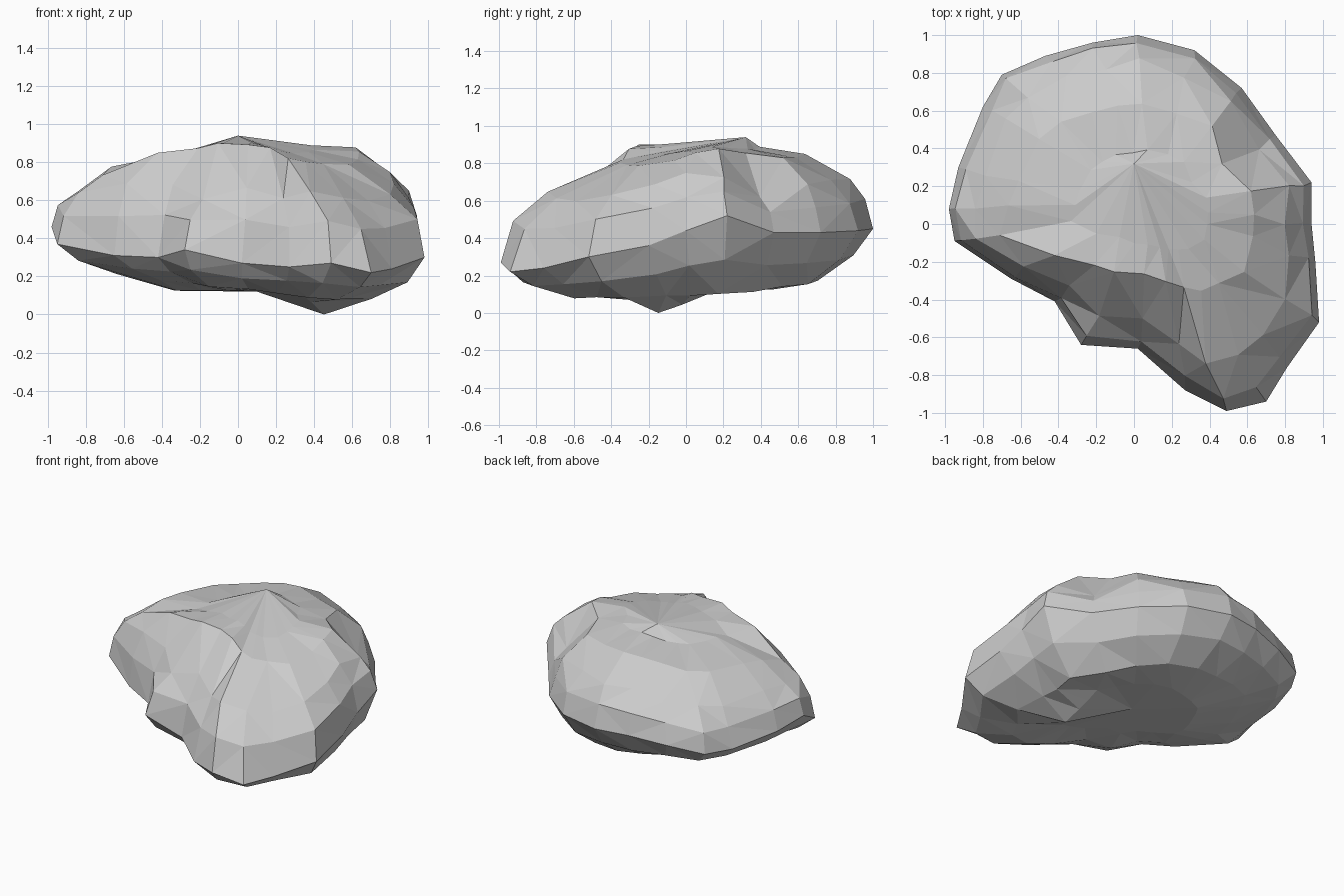
import bpy, bmesh, random
from math import hypot

random.seed(4)
CX, CY = 0.10, 0.10      # axis the contour rings shrink towards

# Widest contour, anticlockwise: x, y, z, then shoulder scale, shoulder z, roundness
RIM = [
    (0.94, 0.00, 0.44, 0.62, 0.85, 0.77),
    (0.94, 0.22, 0.52, 0.60, 0.87, 0.60),
    (0.75, 0.47, 0.43, 0.58, 0.86, 0.45),
    (0.57, 0.72, 0.43, 0.65, 0.84, 0.60),
    (0.32, 0.92, 0.44, 0.60, 0.84, 0.66),
    (0.02, 1.00, 0.45, 0.60, 0.86, 0.65),
    (-0.22, 0.96, 0.45, 0.60, 0.84, 0.64),
    (-0.47, 0.89, 0.42, 0.60, 0.82, 0.62),
    (-0.70, 0.79, 0.38, 0.62, 0.79, 0.62),
    (-0.80, 0.62, 0.38, 0.65, 0.78, 0.62),
    (-0.93, 0.30, 0.42, 0.68, 0.78, 0.62),
    (-0.98, 0.08, 0.46, 0.70, 0.78, 0.62),
    (-0.95, -0.09, 0.37, 0.76, 0.74, 0.72),
    (-0.65, -0.29, 0.31, 0.71, 0.84, 0.70),
    (-0.42, -0.41, 0.30, 0.61, 0.88, 0.64),
    (-0.28, -0.64, 0.34, 0.50, 0.89, 0.50),
    (0.02, -0.66, 0.27, 0.48, 0.90, 0.61),
    (0.27, -0.88, 0.25, 0.40, 0.87, 0.58),
    (0.49, -0.99, 0.27, 0.39, 0.82, 0.67),
    (0.70, -0.94, 0.22, 0.42, 0.80, 0.66),
    (0.81, -0.76, 0.24, 0.48, 0.79, 0.67),
    (0.98, -0.52, 0.30, 0.55, 0.79, 0.70),
    (0.96, -0.20, 0.36, 0.60, 0.82, 0.74),
]


def at(x, y, s, z, jitter=0.0):
    """Point at fraction s of the way from the axis to the rim."""
    j = [random.uniform(-jitter, jitter) for _ in range(3)]
    return (CX + (x - CX) * s + j[0], CY + (y - CY) * s + j[1], z + j[2] * 0.6)


def keel(x, y):
    """Underside height, dipping to the single resting point."""
    return 0.125 * min(1, hypot(x - 0.48, y + 0.12) / 0.3)


# Contour rings from underside to crown
rings = [[] for _ in range(8)]
for x, y, z, s, zs, rnd in RIM:
    zb = 0.15 - 0.06 * x + 0.03 * y
    bx, by, _ = at(x, y, 0.40, 0)
    rings[0].append((bx, by, keel(bx, by)))
    rings[1].append(at(x, y, 0.68, zb, 0.012))
    rings[2].append(at(x, y, 0.89, zb + (z - zb) * 0.45, 0.012))
    rings[3].append((x, y, z))
    rings[4].append(at(x, y, s + (1 - s) * 0.88, z + (zs - z) * rnd * 0.58, 0.015))
    rings[5].append(at(x, y, s + (1 - s) * 0.6, z + (zs - z) * rnd, 0.022))
    rings[6].append(at(x, y, s, zs, 0.018))
    rings[7].append(at(x, y, s * 0.55, 0.5 * zs + 0.455, 0.008))

# Skin the rings and close both ends
bm = bmesh.new()
loops = [[bm.verts.new(p) for p in r] for r in rings]
n = len(RIM)
for lo, hi in zip(loops, loops[1:]):
    for i in range(n):
        k = (i + 1) % n
        bm.faces.new((lo[i], lo[k], hi[k], hi[i]))
base = bm.verts.new((CX, CY, 0.12))
peak = bm.verts.new((0.0, 0.32, 0.94))
for i in range(n):
    k = (i + 1) % n
    bm.faces.new((loops[0][k], loops[0][i], base))
    bm.faces.new((loops[-1][i], loops[-1][k], peak))
min(bm.verts, key=lambda v: v.co.z).co.z = 0

# Irregular flat facets
bmesh.ops.triangulate(bm, faces=bm.faces[:], quad_method='SHORT_EDGE')
bmesh.ops.recalc_face_normals(bm, faces=bm.faces[:])
mesh = bpy.data.meshes.new("boulder")
bm.to_mesh(mesh)
bm.free()
boulder = bpy.data.objects.new("boulder", mesh)
bpy.context.collection.objects.link(boulder)
